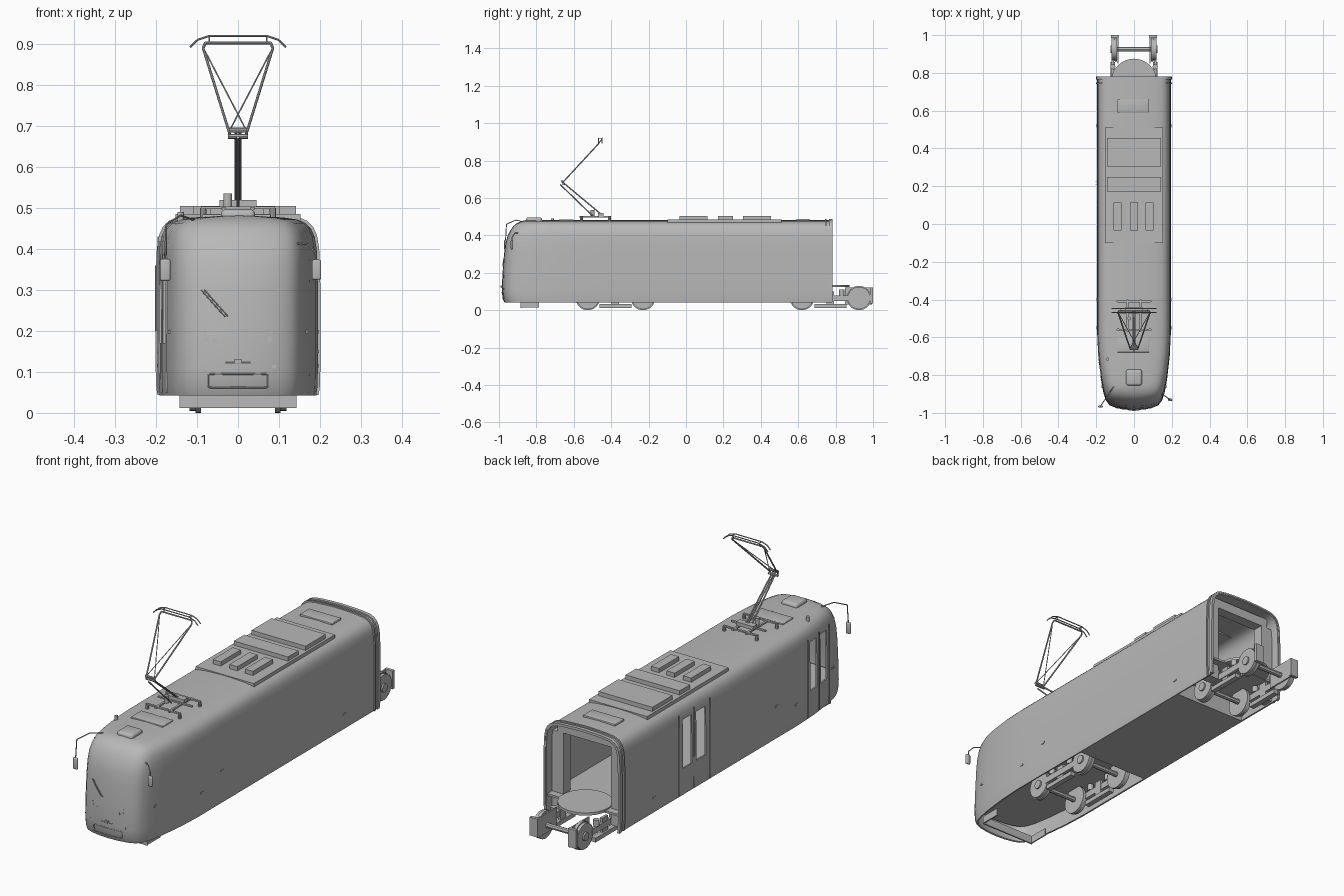
import bpy, bmesh, math
from mathutils import Vector

cube = bpy.data.objects.get("Cube")
if cube:
    bpy.data.objects.remove(cube)

grey = bpy.data.materials.new("plain grey")
grey.use_nodes = True
grey.diffuse_color = (0.48, 0.48, 0.48, 1)
grey.node_tree.nodes["Principled BSDF"].inputs["Base Color"].default_value = (0.48, 0.48, 0.48, 1)


# ---------- helpers ----------
def finish(name, bm, smooth=False):
    mesh = bpy.data.meshes.new(name)
    bm.to_mesh(mesh)
    bm.free()
    ob = bpy.data.objects.new(name, mesh)
    bpy.context.collection.objects.link(ob)
    mesh.materials.append(grey)
    if smooth:
        activate(ob)
        bpy.ops.object.shade_smooth_by_angle(angle=math.radians(35))
    return ob


def activate(ob):
    bpy.ops.object.select_all(action='DESELECT')
    ob.select_set(True)
    bpy.context.view_layer.objects.active = ob


def add_box(bm, x, y, z):
    made = bmesh.ops.create_cube(bm, size=1)["verts"]
    for v in made:
        v.co = [(lo + hi) / 2 + c * (hi - lo) for c, (lo, hi) in zip(v.co, (x, y, z))]


def box(name, x, y, z, bevel=0):
    bm = bmesh.new()
    add_box(bm, x, y, z)
    if bevel:
        bmesh.ops.bevel(bm, geom=bm.edges[:], offset=bevel, segments=3, affect='EDGES', profile=0.5)
    return finish(name, bm, bevel > 0)


def rod(bm, a, b, r, sides=8):
    a, b = Vector(a), Vector(b)
    made = bmesh.ops.create_cone(bm, cap_ends=True, segments=sides, radius1=r, radius2=r,
                                 depth=(b - a).length)["verts"]
    turn = (b - a).to_track_quat('Z', 'Y')
    for v in made:
        v.co = turn @ v.co + (a + b) / 2


def rods(name, paths, r, sides=8):
    bm = bmesh.new()
    for path in paths:
        for a, b in zip(path, path[1:]):
            rod(bm, a, b, r, sides)
    return finish(name, bm, True)


def lerp(table, key, k, v):
    rows = sorted(table, key=lambda row: row[k])
    for a, b in zip(rows, rows[1:]):
        if key <= b[k]:
            t = max(0, (key - a[k]) / (b[k] - a[k]))
            return a[v] + t * (b[v] - a[v])
    return rows[-1][v]


# ---------- body shell: plan (width factor, y) and levels (z, half width, nose setback) ----------
PLAN = [(1, .78), (1, .4), (1, 0), (1, -.4), (1, -.58), (.97, -.7), (.9, -.82), (.83, -.895),
        (.76, -.935), (.66, -.96), (.5, -.973), (.27, -.982), (0, -.985)]
LEVELS = [(.042, .191, .014), (.065, .194, .004), (.11, .195, 0), (.2, .195, .004), (.3, .195, .012),
          (.36, .194, .02), (.4, .192, .032), (.43, .187, .048), (.45, .178, .062), (.463, .165, .078),
          (.472, .145, .095), (.477, .11, .11), (.48, .06, .12), (.482, 0, .13)]


def set_back(y, s):
    return y + s * max(0, (-.55 - y) / .435) ** 1.5


def nose(x, z, out=.001):
    f = abs(x) / lerp(LEVELS, z, 0, 1)
    return (x, set_back(lerp(PLAN, f, 0, 1), lerp(LEVELS, z, 0, 2)) - out, z)


def loft(rows):
    bm = bmesh.new()
    grid = [[bm.verts.new(p) for p in row] for row in rows]
    for low, high in zip(grid, grid[1:]):
        for c in range(len(low) - 1):
            bm.faces.new((low[c], high[c], high[c + 1], low[c + 1]))
    bmesh.ops.remove_doubles(bm, verts=bm.verts[:], dist=.0001)
    return bm


outline = PLAN + [(-f, y) for f, y in reversed(PLAN[:-1])]
shell = finish("body_shell", loft([[(f * w, set_back(y, s), z) for f, y in outline] for z, w, s in LEVELS]))
solid = shell.modifiers.new("wall", 'SOLIDIFY')
solid.thickness, solid.offset = .007, -1

# door windows on the right-hand wall
bm = bmesh.new()
REAR_DOOR, FRONT_DOOR = ((.13, .2), (.235, .3)), ((-.715, -.66), (-.805, -.75))
for span in REAR_DOOR + FRONT_DOOR:
    add_box(bm, (-.25, -.1), span, (.17, .4))
cutter = finish("window_cutter", bm)
cutter.hide_render = True
cut = shell.modifiers.new("windows", 'BOOLEAN')
cut.operation, cut.solver, cut.object = 'DIFFERENCE', 'EXACT', cutter
activate(shell)
for m in ("wall", "windows"):
    bpy.ops.object.modifier_apply(modifier=m)
bpy.data.objects.remove(cutter)
activate(shell)
bpy.ops.object.shade_smooth_by_angle(angle=math.radians(35))

# rear end ribs following the cross-section
section = [(w + .002, z + .002) for z, w, _ in LEVELS]
section += [(-x, z) for x, z in reversed(section[:-1])]
for name, y0, y1 in (("rear_rim", .765, .782), ("rear_rib", .742, .75)):
    rib = finish(name, loft([[(x, y, z) for x, z in section] for y in (y0, y1)]))
    m = rib.modifiers.new("wall", 'SOLIDIFY')
    m.thickness, m.offset = .008, 0

# door seams and handles
bm = bmesh.new()
for y in (.1, .218, .332):
    add_box(bm, (-.197, -.194), (y - .002, y + .002), (.05, .43))
for y in (-.64, -.733, -.825):
    x = -.195 * lerp(PLAN, y, 1, 0)
    add_box(bm, (x - .003, x + .001), (y - .002, y + .002), (.05, .42))
finish("door_seams", bm)
rods("door_handles", [[(-.201, y, .2), (-.201, y, .36)] for y in (.21, .226)], .002)

# ---------- interior, floor and rear portal ----------
bm = bmesh.new()
base = bm.faces.new([bm.verts.new((f * .186, min(y + .02, .775), .12)) for f, y in outline])
top = bmesh.ops.extrude_face_region(bm, geom=[base])["geom"]
bmesh.ops.translate(bm, vec=(0, 0, .01), verts=[g for g in top if isinstance(g, bmesh.types.BMVert)])
bmesh.ops.recalc_face_normals(bm, faces=bm.faces[:])
finish("cabin_floor", bm)
rods("turntable_plate", [[(0, .755, .123), (0, .755, .136)]], .12, 40)
box("centre_underbody", (-.187, .187), (-.15, .53), (.042, .12))
bm = bmesh.new()
for s in (-1, 1):
    add_box(bm, sorted((s * .125, s * .187)), (.69, .74), (.05, .42))
    add_box(bm, sorted((s * .06, s * .186)), (-.575, -.565), (.13, .42))
add_box(bm, (-.158, .158), (.69, .74), (.42, .464))
add_box(bm, (-.158, .158), (-.575, -.565), (.4, .464))
finish("portal_and_cab_wall", bm)

# ---------- bogies ----------
for name, y0, y1 in (("front", -.525, -.23), ("rear", .62, .925)):
    mid = (y0 + y1) / 2
    for side, s in (("left", 1), ("right", -1)):
        def xs(a, b):
            return sorted((s * a, s * b))
        bm = bmesh.new()
        for y in (y0, y1):
            rod(bm, (s * .104, y, .065), (s * .118, y, .065), .06, 32)
            rod(bm, (s * .09, y, .065), (s * .104, y, .065), .065, 32)
            rod(bm, (s * .118, y, .065), (s * .125, y, .065), .02, 16)
        finish(f"{name}_{side}_wheels", bm, True)
        bm = bmesh.new()
        add_box(bm, xs(.106, .12), (y0 + .05, y1 - .05), (.05, .08))
        add_box(bm, xs(.1, .125), (mid - .085, mid + .085), (.012, .032))
        add_box(bm, xs(.104, .116), (mid - .02, mid + .02), (.03, .1))
        for d in (-.06, .06):
            rod(bm, (s * .112, mid + d, .08), (s * .112, mid + d, .11), .014, 12)
        finish(f"{name}_{side}_frame", bm)
    rods(f"{name}_axles", [[(-.1, y, .065), (.1, y, .065)] for y in (y0, y1)], .012)
bm = bmesh.new()
for s in (-1, 1):
    add_box(bm, sorted((s * .082, s * .088)), (.85, .995), (.03, .122))
    add_box(bm, sorted((s * .08, s * .122)), (.985, 1), (.035, .122))
finish("rear_end_plates", bm)

# plough under the nose
bm = bmesh.new()
add_box(bm, (-.143, .143), (-.885, -.878), (.012, .05))
for s in (-1, 1):
    add_box(bm, sorted((s * .137, s * .143)), (-.885, -.785), (.015, .05))
finish("plough", bm)

# ---------- roof equipment ----------
box("roof_platform", (-.153, .153), (-.1, .51), (.465, .485))
box("large_roof_case", (-.142, .142), (.305, .455), (.475, .505))
box("medium_roof_case", (-.142, .142), (.172, .25), (.475, .505))
for i, x in enumerate((-.087, 0, .082)):
    box(f"small_roof_case_{i + 1}", (x - .021, x + .021), (-.035, .115), (.475, .505))
box("rear_hatch", (-.088, .08), (.59, .66), (.472, .488), .003)
box("front_hatch", (-.088, .08), (-.68, -.6), (.47, .485), .003)
box("roof_beacon", (-.042, .042), (-.855, -.77), (.46, .497), .012)
rods("roof_aerial", [[(-.14, -.715, .46), (-.14, -.715, .49)]], .008, 12)

# ---------- pantograph ----------
bm = bmesh.new()
for x in (-.035, .035):
    add_box(bm, (x - .005, x + .005), (-.57, -.4), (.495, .503))
for y in (-.56, -.47, -.41):
    add_box(bm, (-.09, .09), (y - .005, y + .005), (.497, .504))
for x in (-.085, .085):
    for y in (-.56, -.41):
        rod(bm, (x, y, .47), (x, y, .5), .008, 10)
add_box(bm, (-.045, .045), (-.47, -.44), (.503, .52))
rod(bm, (-.025, -.5, .5), (-.025, -.5, .535), .01, 12)
finish("pantograph_base", bm)
rods("pantograph_lower_arm", [[(x, -.45, .51), (x, -.66, .685)] for x in (-.005, .005)]
     + [[(0, -.5, .505), (0, -.672, .672)]], .0035)
rods("pantograph_hinge", [[(-.022, -.662, .69), (.022, -.662, .69)],
                          [(-.025, -.655, .675), (.025, -.655, .675)]], .006)
upper = [[(s * .02, -.662, .68), (s * .085, -.468, .89), (s * .08, -.46, .903), (0, -.46, .903)] for s in (-1, 1)]
rods("pantograph_upper_arm", upper, .0035)
rods("pantograph_braces", [[(s * .02, -.655, .69), (-s * .08, -.475, .882)] for s in (-1, 1)], .0018)
bow = [(-.117, .892), (-.1, .91), (-.07, .92), (.07, .92), (.1, .91), (.117, .892)]
rods("pantograph_bow", [[(x, y, z) for x, z in bow] for y in (-.468, -.448)], .0025)
rods("pantograph_bow_links", [[(x, -.468, .92), (x, -.448, .92), (x, -.46, .9)] for x in (-.07, .07)], .002)

# ---------- nose details ----------
bm = bmesh.new()
for x, z, r in ((.057, .176, .007), (.076, .18, .007), (.088, .113, .005), (.08, .197, .003)):
    for s in (-1, 1):
        p = nose(s * x, z)
        rod(bm, p, (p[0], p[1] + .01, z), r, 16)
finish("lamps", bm, True)
corners = [(-.073, .066), (-.07, .062), (0, .062), (.07, .062), (.073, .066), (.073, .091), (.07, .095),
           (0, .095), (-.07, .095), (-.073, .091), (-.073, .066)]
rods("bumper_frame", [[nose(x, z) for x, z in corners]], .002)
rods("wipers", [[nose(x + d, z, .004) for x, z in ((-.09, .3), (-.06, .266), (-.032, .235))]
                for d in (0, .008)], .0015)
rods("coupler_cover", [[nose(x, .122, .002) for x in (-.03, 0, .03)]], .002)
box("nose_hook", (-.008, .008), (-.991, -.975), (.122, .132))

# mirrors on arms
rods("mirror_arms", [[(-.1, -.85, .468), (-.14, -.91, .482), (-.175, -.96, .46), (-.178, -.965, .37)],
                     [(.13, -.89, .415), (.17, -.915, .412), (.19, -.93, .39), (.19, -.93, .37)]], .0025)
box("right_mirror", (-.19, -.165), (-.972, -.96), (.322, .376), .005)
box("left_mirror", (.18, .203), (-.937, -.925), (.325, .374), .005)

# side marker lamps
bm = bmesh.new()
for s in (-1, 1):
    for y, z in ((-.86, .198), (-.4, .198), (-.55, .15), (.52, .115)):
        x = s * .195 * lerp(PLAN, y, 1, 0)
        add_box(bm, (x - .003, x + .003), (y - .009, y + .009), (z - .004, z + .004))
finish("side_markers", bm)
